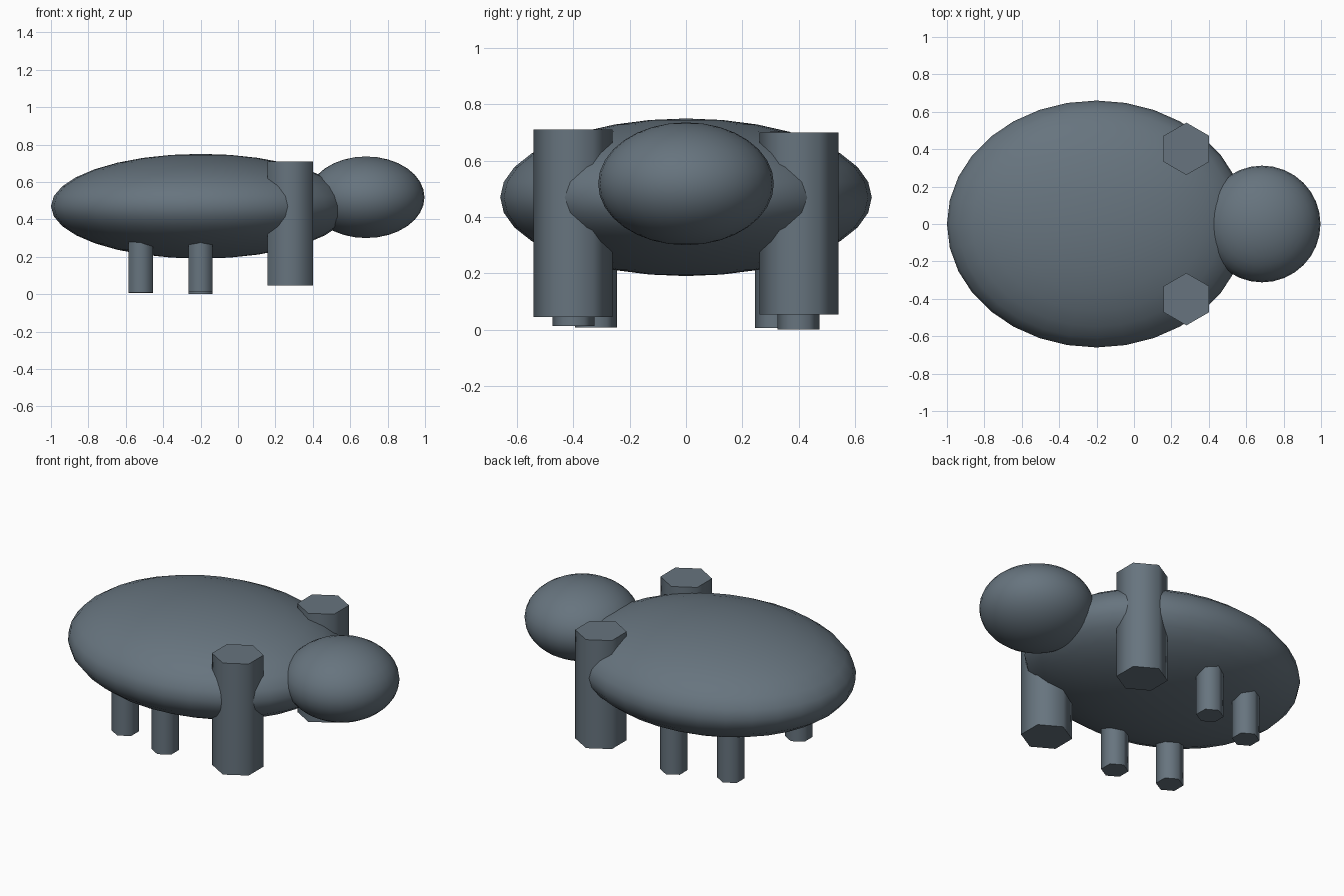
import bpy
import math

if "Cube" in bpy.data.objects:
    bpy.data.objects.remove(bpy.data.objects["Cube"])

slate = bpy.data.materials.new("slate_grey")
slate.diffuse_color = (0.135, 0.175, 0.21, 1)
slate.use_nodes = True
slate.node_tree.nodes["Principled BSDF"].inputs["Base Color"].default_value = slate.diffuse_color


def finish(name):
    ob = bpy.context.object
    ob.name = name
    ob.data.materials.append(slate)
    return ob


def ellipsoid(name, loc, radii):
    bpy.ops.mesh.primitive_uv_sphere_add(segments=32, ring_count=16, radius=1, location=loc)
    ob = finish(name)
    ob.scale = radii
    bpy.ops.object.transform_apply(location=False, rotation=False, scale=True)
    bpy.ops.object.shade_smooth()


def post(name, x, y, z0, z1, r):
    # Six-sided post with corners pointing along y
    bpy.ops.mesh.primitive_cylinder_add(vertices=6, radius=r, depth=z1 - z0,
                                        end_fill_type='TRIFAN',
                                        location=(x, y, (z0 + z1) / 2))
    finish(name)
    bpy.ops.object.shade_smooth_by_angle(angle=math.radians(65))


# Body and head
ellipsoid("body", (-0.2, 0, 0.47), (0.8, 0.66, 0.28))
ellipsoid("head", (0.685, 0, 0.518), (0.312, 0.312, 0.218))

# Large front limbs
post("front_limb_left", 0.28, 0.402, 0.053, 0.70, 0.14)
post("front_limb_right", 0.28, -0.402, 0.045, 0.71, 0.14)

# Small legs under the body
for side, s, z_mid, z_rear in (("left", 1, 0.0, 0.006), ("right", -1, 0.013, 0.008)):
    post("middle_leg_" + side, -0.2, s * 0.40, z_mid, 0.34, 0.075)
    post("rear_leg_" + side, -0.52, s * 0.32, z_rear, 0.34, 0.075)
